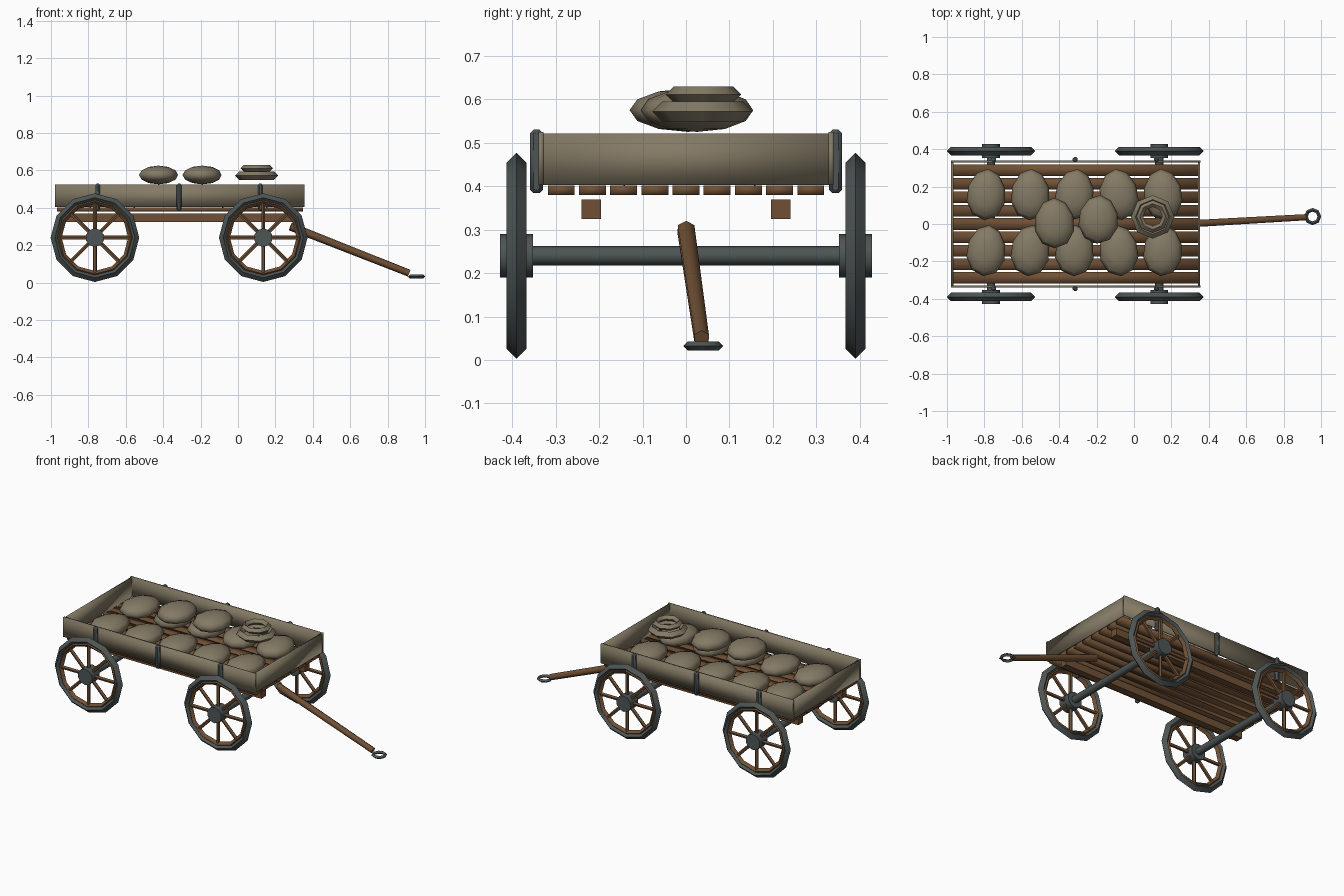
import bpy, math, random
from mathutils import Vector

random.seed(4)
old = bpy.data.objects.get("Cube")
if old:
    bpy.data.objects.remove(old, do_unlink=True)


def make_material(name, colour):
    m = bpy.data.materials.new(name)
    m.use_nodes = True
    m.diffuse_color = (*colour, 1)
    for node in m.node_tree.nodes:
        if node.type == 'BSDF_PRINCIPLED':
            node.inputs["Base Color"].default_value = (*colour, 1)
    return m


WOOD = make_material("brown_wood", (0.16, 0.08, 0.035))
IRON = make_material("dark_iron", (0.075, 0.09, 0.09))
CLOTH = make_material("drab_canvas", (0.23, 0.195, 0.13))


def finish(name, mat, angle=40):
    ob = bpy.context.object
    ob.name = name
    ob.data.materials.clear()
    ob.data.materials.append(mat)
    bpy.ops.object.transform_apply(location=False, rotation=False, scale=True)
    if angle >= 180:
        bpy.ops.object.shade_smooth()
    else:
        bpy.ops.object.shade_smooth_by_angle(angle=math.radians(angle))
    return ob


def box(name, mat, loc, size, angle=40, bevel=0):
    bpy.ops.mesh.primitive_cube_add(size=1, location=loc)
    bpy.context.object.scale = size
    ob = finish(name, mat, angle)
    if bevel:
        mod = ob.modifiers.new("edge", 'BEVEL')
        mod.width = bevel
        mod.segments = 1
    return ob


def rod(name, mat, a, b, r1, r2=None, sides=6):
    a, b = Vector(a), Vector(b)
    d = b - a
    bpy.ops.mesh.primitive_cone_add(
        vertices=sides, radius1=r1, radius2=r1 if r2 is None else r2,
        depth=d.length, location=(a + b) / 2)
    bpy.context.object.rotation_euler = d.to_track_quat('Z', 'Y').to_euler()
    return finish(name, mat, 62)


def ring(name, mat, loc, major, minor, sides, rot=(0, 0, 0)):
    bpy.ops.mesh.primitive_torus_add(
        major_radius=major, minor_radius=minor, major_segments=sides,
        minor_segments=4, location=loc, rotation=rot)
    return finish(name, mat, 50)


def sack(name, loc, size):
    bpy.ops.mesh.primitive_uv_sphere_add(segments=10, ring_count=6, radius=0.5, location=loc)
    ob = bpy.context.object
    ob.scale = size
    ob.rotation_euler.z = random.uniform(-0.15, 0.15)
    # Slightly fuller at one end
    for v in ob.data.vertices:
        v.co.x *= 1 - 0.15 * v.co.y
    return finish(name, CLOTH, 180)


# Wheels with iron tyre, wooden rim, spokes and hub, plus the axles
Z = 0.24
for end, x in (("rear", -0.765), ("front", 0.135)):
    rod(end + "_axle", IRON, (x, -0.39, Z), (x, 0.39, Z), 0.022, sides=8)
    for side, s in (("left", 1), ("right", -1)):
        tag = f"{end}_{side}_"
        y = 0.39 * s
        upright = (math.pi / 2, 0, 0)
        ring(tag + "tyre", IRON, (x, y, Z), 0.214, 0.023, 12, upright)
        ring(tag + "rim", WOOD, (x, y, Z), 0.194, 0.016, 12, upright)
        rod(tag + "hub", IRON, (x, y - 0.038, Z), (x, y + 0.038, Z), 0.05, sides=10)
        for i in range(8):
            a = i * math.pi / 4
            rod(tag + "spoke", WOOD, (x, y, Z),
                (x + 0.19 * math.cos(a), y, Z + 0.19 * math.sin(a)), 0.011, sides=5)

# Bed of planks on two long beams
for i in range(9):
    box("floor_plank", WOOD, (-0.31, (i - 4) * 0.0718, 0.391), (1.315, 0.062, 0.022), 180)
for s in (-1, 1):
    box("bed_beam", WOOD, (-0.31, 0.218 * s, 0.347), (1.28, 0.045, 0.045), 40)

# Canvas-coloured side boards, end boards and iron straps
for s in (-1, 1):
    box("side_board", CLOTH, (-0.312, 0.334 * s, 0.464), (1.335, 0.012, 0.122), 180)
    box("end_board", CLOTH, (-0.312 + 0.66 * s, 0, 0.462), (0.012, 0.66, 0.118), 180)
    for x in (-0.75, -0.315, 0.12):
        box("side_strap", IRON, (x, 0.344 * s, 0.457), (0.026, 0.03, 0.146), 40, 0.008)

# Two rows of sacks, with two more lying on top
for i in range(5):
    for y in (0.158, -0.142):
        sack("sack", (-0.79 + 0.236 * i, y, 0.452), (0.21, 0.275, 0.1))
sack("top_sack", (-0.425, 0.005, 0.575), (0.215, 0.27, 0.1))
sack("top_sack", (-0.19, 0.025, 0.575), (0.215, 0.26, 0.1))

# Coil of two stacked rings
ring("lower_coil", CLOTH, (0.1, 0.038, 0.572), 0.093, 0.023, 8)
ring("upper_coil", CLOTH, (0.1, 0.04, 0.611), 0.069, 0.018, 8)

# Draw pole with an iron pull ring
rod("draw_pole", WOOD, (0.28, 0, 0.3), (0.915, 0.036, 0.05), 0.022, 0.019, 6)
ring("pull_ring", IRON, (0.955, 0.04, 0.032), 0.036, 0.01, 8)
